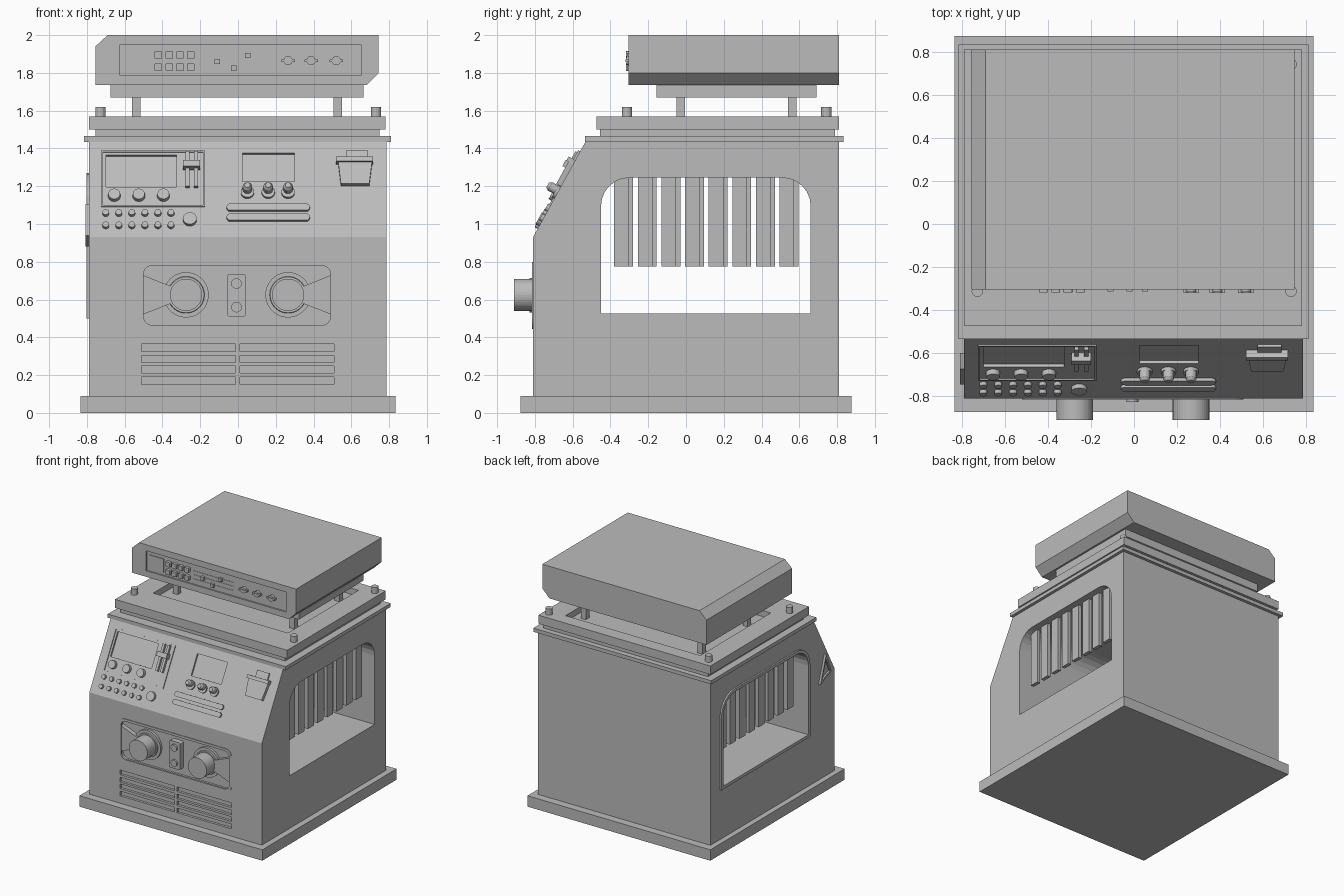
import bpy, bmesh, math
from mathutils import Matrix, Vector

cube = bpy.data.objects.get("Cube")
if cube:
    bpy.data.objects.remove(cube, do_unlink=True)

grey = bpy.data.materials.new("plain grey")
grey.use_nodes = True
GREY = (0.5, 0.5, 0.5, 1)
grey.diffuse_color = GREY
grey.node_tree.nodes["Principled BSDF"].inputs["Base Color"].default_value = GREY

# Sloped console frame: local x across, y up the slope, z outward
LOW, HIGH = Vector((0, -0.81, 0.93)), Vector((0, -0.53, 1.44))
RISE = HIGH.z - LOW.z
SLOPE = Matrix.Translation(LOW) @ Matrix.Rotation(math.atan2(RISE, HIGH.y - LOW.y), 4, 'X')
STRETCH = (HIGH - LOW).length / RISE
# Upright front frames: local x across, y up, z outward
UPRIGHT = Matrix.Rotation(math.pi / 2, 4, 'X')
FRONT = Matrix.Translation((0, -0.81, 0)) @ UPRIGHT
FLAT = Matrix.Identity(4)


def up(z):
    """Distance along the slope for a given height."""
    return (z - LOW.z) * STRETCH


def rect(x0, x1, y0, y1, low=0, top=0, steps=6):
    """Rectangle outline with rounded lower and upper corners."""
    pts = []
    corners = ((x1, y0, -1, 1, low, 270), (x1, y1, -1, -1, top, 0),
               (x0, y1, 1, -1, top, 90), (x0, y0, 1, 1, low, 180))
    for x, y, sx, sy, r, start in corners:
        for i in range(steps + 1 if r else 1):
            a = math.radians(start + 90 * i / steps)
            pts.append((x + sx * r + r * math.cos(a), y + sy * r + r * math.sin(a)))
    return pts


def disc(x, y, r, n=24):
    return [(x + r * math.cos(math.tau * i / n), y + r * math.sin(math.tau * i / n)) for i in range(n)]


def add_prism(bm, pts, lo, hi, mat=FLAT, axis='z', scale=1):
    """Extrude an outline along an axis; scale tapers the far end."""
    order = {'x': lambda p, d: (d, *p), 'y': lambda p, d: (p[0], d, p[1]), 'z': lambda p, d: (*p, d)}[axis]
    cx = sum(p[0] for p in pts) / len(pts)
    cy = sum(p[1] for p in pts) / len(pts)
    far = [(cx + (p[0] - cx) * scale, cy + (p[1] - cy) * scale) for p in pts]
    a = [bm.verts.new(mat @ Vector(order(p, lo))) for p in pts]
    b = [bm.verts.new(mat @ Vector(order(p, hi))) for p in far]
    bm.faces.new(a)
    bm.faces.new(b)
    for i in range(len(a)):
        j = (i + 1) % len(a)
        bm.faces.new((a[i], a[j], b[j], b[i]))


def make(name, *prisms):
    """One object made from (outline, lo, hi, matrix, axis, scale) prisms."""
    bm = bmesh.new()
    for p in prisms:
        add_prism(bm, *p)
    bmesh.ops.recalc_face_normals(bm, faces=bm.faces)
    me = bpy.data.meshes.new(name)
    bm.to_mesh(me)
    bm.free()
    me.materials.append(grey)
    ob = bpy.data.objects.new(name, me)
    bpy.context.collection.objects.link(ob)
    return ob


def cut(ob, *prisms):
    """Cut prisms out of an object."""
    cutter = make("cutter", *prisms)
    cutter.hide_render = True
    mod = ob.modifiers.new("cut", 'BOOLEAN')
    mod.operation, mod.solver, mod.object = 'DIFFERENCE', 'EXACT', cutter
    graph = bpy.context.evaluated_depsgraph_get()
    mesh = bpy.data.meshes.new_from_object(ob.evaluated_get(graph))
    ob.modifiers.clear()
    ob.data = mesh
    bpy.data.objects.remove(cutter, do_unlink=True)


# Base plinth and cabinet
make("base_plinth", (rect(-0.835, 0.835, -0.875, 0.875), 0, 0.09))
side = [(-0.81, 0.08), (0.81, 0.08), (0.81, 1.44), (HIGH.y, HIGH.z), (LOW.y, LOW.z)]
body = make("cabinet", (side, -0.79, 0.785, FLAT, 'x'))

# Side window tunnel, speaker recess, vents and screens
window = rect(-0.45, 0.66, 0.525, 1.245, 0, 0.15)
cuts = [(window, -1, 1, FLAT, 'x'),
        (rect(-0.51, 0.5, 0.455, 0.79, 0.05, 0.05), -0.04, 0.1, FRONT),
        (rect(-0.7, -0.325, up(1.195), up(1.365)), -0.015, 0.1, SLOPE),
        (rect(0.025, 0.3, up(1.225), up(1.375)), -0.015, 0.1, SLOPE)]
for z in (0.345, 0.285, 0.23, 0.17):
    for x in (-0.51, 0.01):
        cuts.append((rect(x, x + 0.497, z - 0.019, z + 0.019), -0.02, 0.1, FRONT))
cut(body, *cuts)

# Window frame, side triangle and hanging slats
frame = make("window_frame", (rect(-0.475, 0.685, 0.5, 1.27, 0, 0.175), -0.803, -0.78, FLAT, 'x'))
cut(frame, (window, -1, 0, FLAT, 'x'))
badge = make("side_triangle", ([(-0.6, 0.88), (-0.745, 0.94), (-0.675, 1.105)], -0.808, -0.78, FLAT, 'x'))
cut(badge, ([(-0.62, 0.91), (-0.725, 0.95), (-0.675, 1.06)], -1, -0.795, FLAT, 'x'))
for name, x, shift in (("left_slats", 0.7, 0), ("right_slats", -0.73, 0.022)):
    make(name, *[(rect(y, y + 0.078, 0.775, 1.3), x, x + 0.03, FLAT, 'x')
                 for y in (-0.38 + shift + 0.125 * i for i in range(8))])

# Speakers: stepped rings with a horn wedge pointing outward
for name, x, s in (("right_speaker", -0.275, -1), ("left_speaker", 0.265, 1)):
    ring = make(name, (disc(x, 0.625, 0.12, 40), -0.05, -0.02, FRONT),
                (disc(x, 0.625, 0.1, 40), -0.03, -0.01, FRONT, 'z', 0.95))
    cut(ring, (disc(x, 0.625, 0.085, 40), -0.025, 0.1, FRONT))
    make(name + "_cone", (disc(x, 0.625, 0.055, 32), -0.035, -0.012, FRONT, 'z', 0.7))
    edge = -0.505 if s < 0 else 0.495
    make(name + "_horn", ([(edge, 0.73), (x + s * 0.04, 0.655), (x + s * 0.04, 0.595), (edge, 0.52)],
                          -0.045, -0.006, FRONT))
border = make("speaker_border", (rect(-0.52, 0.51, 0.445, 0.8, 0.055, 0.055), -0.01, 0.005, FRONT))
cut(border, (rect(-0.5, 0.49, 0.465, 0.78, 0.045, 0.045), -1, 1, FRONT))
make("speaker_switch", (rect(-0.055, 0.04, 0.51, 0.735, 0.01, 0.01), -0.045, 0.004, FRONT),
     *[(disc(-0.008, z, 0.028), 0, 0.018, FRONT) for z in (0.56, 0.685)])

# Console, right half: framed screen, knobs, buttons and sliders
trim = make("screen_trim", (rect(-0.725, -0.175, up(1.09), up(1.385)), -0.01, 0.008, SLOPE))
cut(trim, (rect(-0.715, -0.185, up(1.097), up(1.378)), -1, 1, SLOPE))
make("screen_knobs", *[(disc(x, up(1.148), 0.034), -0.01, 0.025, SLOPE, 'z', 0.92)
                       for x in (-0.655, -0.525, -0.395)])
make("small_buttons", *[(disc(-0.7 + 0.069 * i, up(z), 0.019, 16), -0.01, 0.018, SLOPE, 'z', 0.9)
                        for i in range(6) for z in (1.055, 0.99)])
make("round_button", (disc(-0.255, up(1.02), 0.036), -0.01, 0.022, SLOPE))
make("sliders", *[(rect(x - 0.01, x + 0.01, up(1.19), up(1.375)), -0.01, 0.022, SLOPE) for x in (-0.267, -0.222)],
     (rect(-0.29, -0.2, up(1.285), up(1.318)), -0.01, 0.045, SLOPE))

# Console, left half: lever knobs, ridges and pocket
levers = []
for x in (0.05, 0.16, 0.265):
    levers += [(disc(x, up(1.165), 0.035), -0.01, 0.015, SLOPE),
               (disc(x, up(1.175), 0.025), 0, 0.05, SLOPE),
               (disc(x, up(1.175), 0.025), 0.05, 0.065, SLOPE, 'z', 0.6)]
make("lever_knobs", *levers)
make("console_ridges", *[(rect(-0.06, 0.38, up(z) - 0.02, up(z) + 0.02, 0.019, 0.019), -0.01, 0.016, SLOPE)
                         for z in (1.083, 1.03)])
make("pocket", ([(0.545, up(1.2)), (0.695, up(1.2)), (0.71, up(1.32)), (0.53, up(1.32))], -0.01, 0.028, SLOPE),
     (rect(0.52, 0.715, up(1.315), up(1.338)), -0.01, 0.04, SLOPE),
     (rect(0.575, 0.685, up(1.335), up(1.385)), -0.01, 0.012, SLOPE))

# Ledge, neck and recessed tray
make("top_ledge", (rect(-0.815, 0.81, -0.535, 0.835), 1.435, 1.465))
make("tray_neck", (rect(-0.755, 0.75, -0.455, 0.79), 1.46, 1.505))
tray = make("tray", (rect(-0.79, 0.782, -0.475, 0.81), 1.5, 1.57))
cut(tray, (rect(-0.62, 0.61, -0.22, 0.7), 1.52, 1.7))
make("corner_pegs", *[(disc(x, y, 0.027, 12), 1.56, 1.62) for x in (-0.728, 0.73) for y in (-0.312, 0.743)])
make("support_posts", *[(rect(x, x + 0.045, y, y + 0.045), 1.51, 1.68)
                        for x in (-0.56, 0.505) for y in (-0.05, 0.54)])

# Top unit with two chamfered edges and an inset control panel
make("top_unit_foot", (rect(-0.675, 0.665, -0.155, 0.69), 1.67, 1.74))
outline = [(-0.755, 1.735), (0.68, 1.735), (0.745, 1.8), (0.745, 2), (-0.69, 2), (-0.755, 1.94)]
unit = make("top_unit", (outline, -0.305, 0.81, FLAT, 'y'))
cut(unit, (rect(-0.625, 0.65, 1.785, 1.95), -0.5, -0.293, FLAT, 'y'))
PANEL = Matrix.Translation((0, -0.293, 0)) @ UPRIGHT
make("panel_display", (rect(-0.6, -0.47, 1.81, 1.92), -0.01, 0.006, PANEL))
make("panel_buttons", *[(rect(x - 0.02, x + 0.02, z - 0.02, z + 0.02, 0.006, 0.006), -0.01, 0.025, PANEL)
                        for x in (-0.422, -0.364, -0.307, -0.25) for z in (1.895, 1.83)])
make("panel_sliders", *[p for x, z in ((-0.11, 1.86), (-0.022, 1.825), (0.052, 1.892)) for p in (
    (rect(-0.2, 0.17, z - 0.004, z + 0.004), -0.01, 0.003, PANEL),
    (rect(x - 0.014, x + 0.014, z - 0.014, z + 0.014), -0.01, 0.02, PANEL))])
make("panel_dials", *[p for x in (0.265, 0.387, 0.52) for p in (
    (disc(x, 1.865, 0.024), -0.01, 0.022, PANEL),
    (rect(x - 0.036, x + 0.036, 1.858, 1.872), -0.01, 0.028, PANEL))])
